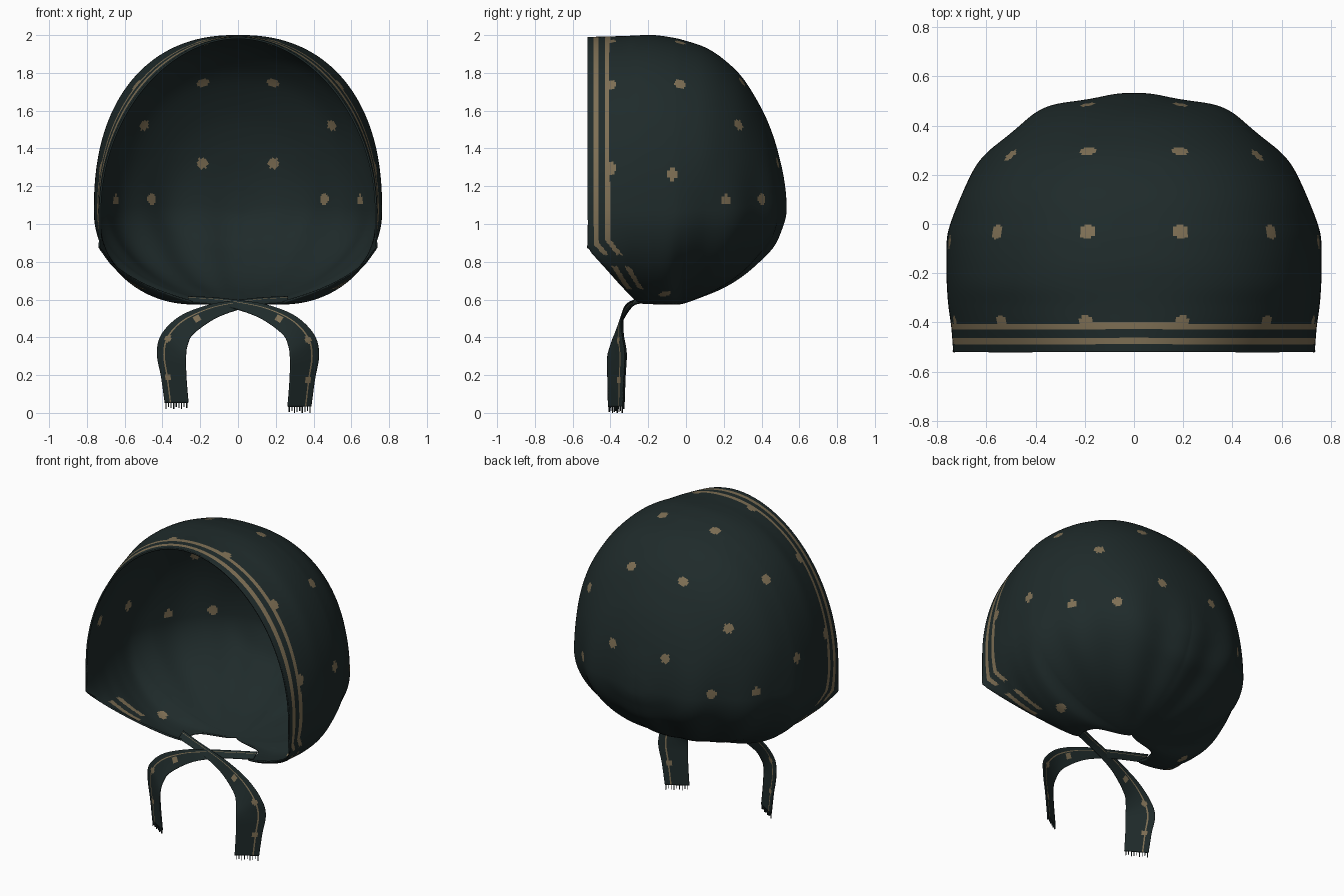
import bpy, bmesh, math
from mathutils import Vector, kdtree

if "Cube" in bpy.data.objects:
    bpy.data.objects.remove(bpy.data.objects["Cube"])


def material(name, rgb):
    m = bpy.data.materials.new(name)
    m.diffuse_color = (*rgb, 1)
    m.use_nodes = True
    m.node_tree.nodes["Principled BSDF"].inputs["Base Color"].default_value = m.diffuse_color
    return m


CLOTH = material("dark_teal_cloth", (0.0135, 0.0235, 0.0235))
TAN = material("tan_print", (0.21, 0.16, 0.09))


def catmull(rows, steps):
    """Smoothly interpolate a table of equal-length rows."""
    out = []
    for i in range(len(rows) - 1):
        p0, p1 = rows[max(i - 1, 0)], rows[i]
        p2, p3 = rows[i + 1], rows[min(i + 2, len(rows) - 1)]
        for k in range(steps):
            t = k / steps
            out.append([0.5 * (2 * b + (c - a) * t + (2 * a - 5 * b + 4 * c - d) * t * t
                               + (3 * b - a - 3 * c + d) * t ** 3)
                        for a, b, c, d in zip(p0, p1, p2, p3)])
    out.append(list(rows[-1]))
    return out


def make_grid(bm, grid):
    verts = [[bm.verts.new(p) for p in row] for row in grid]
    faces = []
    for i in range(len(grid) - 1):
        for j in range(len(grid[0]) - 1):
            faces.append(bm.faces.new((verts[i][j], verts[i][j + 1],
                                       verts[i + 1][j + 1], verts[i + 1][j])))
    return faces


def finish(bm, name, thickness, slots, inner_shift=0):
    for f in bm.faces:
        f.smooth = True
    me = bpy.data.meshes.new(name)
    bm.to_mesh(me)
    bm.free()
    for m in slots:
        me.materials.append(m)
    ob = bpy.data.objects.new(name, me)
    bpy.context.collection.objects.link(ob)
    s = ob.modifiers.new("thickness", 'SOLIDIFY')
    s.thickness = thickness
    s.offset = 0
    s.material_offset = inner_shift
    return ob


# ---- hood: slices front to back
# y, half width, top z, widest z, end x, end z, upper roundness, lower roundness
SLICES = [
    (-0.52, 0.730, 1.985, 1.07, 0.735, 0.875, 1.92, 1.8),
    (-0.42, 0.738, 1.988, 1.07, 0.635, 0.765, 2.1, 1.8),
    (-0.33, 0.750, 1.990, 1.07, 0.46, 0.665, 2.2, 1.9),
    (-0.25, 0.756, 1.994, 1.07, 0.25, 0.590, 2.3, 2.0),
    (-0.17, 0.758, 1.995, 1.07, 0.245, 0.580, 2.3, 2.0),
    (-0.09, 0.755, 1.985, 1.07, 0.20, 0.580, 2.3, 2.0),
    (-0.02, 0.745, 1.970, 1.07, 0.0, 0.582, 2.3, 2.0),
    (0.10, 0.710, 1.93, 1.08, 0.0, 0.625, 2.3, 2.0),
    (0.20, 0.655, 1.865, 1.08, 0.0, 0.670, 2.3, 2.0),
    (0.30, 0.575, 1.765, 1.09, 0.0, 0.735, 2.25, 2.0),
    (0.40, 0.465, 1.60, 1.10, 0.0, 0.825, 2.1, 2.0),
    (0.46, 0.365, 1.455, 1.10, 0.0, 0.895, 2.0, 2.0),
    (0.50, 0.230, 1.305, 1.10, 0.0, 0.985, 2.0, 2.0),
    (0.518, 0.110, 1.185, 1.10, 0.0, 1.045, 2.0, 2.0),
    (0.522, 0.0, 1.10, 1.10, 0.0, 1.10, 2.0, 2.0),
]
LOW, UP = 50, 84


def gather(p):
    """Cloth folds that fan out from the neck opening."""
    x, y, z = p
    ang = math.atan2(x, y + 0.13)
    back = max(0.0, min(1.0, (y + 0.2) / 0.3))
    fade = max(0.0, min(1.0, (1.35 - z) / 0.5)) * min(1.0, max(0.0, (z - 0.57) / 0.1))
    k = 1 + 0.018 * back * fade * math.sin(abs(ang) * 13 + 1)
    return Vector((x * k, -0.13 + (y + 0.13) * k, z))


grid, rim = [], []
for y, w, zt, zc, xe, ze, nu, nl in catmull(SLICES, 13):
    xe, w = max(xe, 0.0), max(w, 0.0)
    half = []
    for j in range(LOW):
        a = math.pi / 2 * (1 - j / LOW)
        half.append((xe + (w - xe) * max(math.cos(a), 0) ** (2 / nl),
                     zc - (zc - ze) * math.sin(a) ** (2 / nl)))
    for j in range(UP + 1):
        a = math.pi / 2 * j / UP
        half.append((w * max(math.cos(a), 0) ** (2 / nu),
                     zc + (zt - zc) * math.sin(a) ** (2 / nu)))
    half[0] = (xe, ze)
    half[-1] = (0.0, zt)
    row = [(x, y, z) for x, z in half] + [(-x, y, z) for x, z in half[-2::-1]]
    row = [gather(p) for p in row]
    grid.append(row)
    if y <= -0.25:
        rim += [row[0], row[-1]]
rim += grid[0]

bm = bmesh.new()
make_grid(bm, grid)
bmesh.ops.remove_doubles(bm, verts=bm.verts, dist=0.0003)
bmesh.ops.recalc_face_normals(bm, faces=bm.faces)
top = max(bm.faces, key=lambda f: f.calc_center_median().z)
if top.normal.z < 0:
    bmesh.ops.reverse_faces(bm, faces=bm.faces)

# printed hem stripes follow the face opening, broken up under the chin
kd = kdtree.KDTree(len(rim))
for i, p in enumerate(rim):
    kd.insert(p, i)
kd.balance()
for f in bm.faces:
    c = f.calc_center_median()
    d = kd.find(c)[2]
    if 0.035 < d < 0.060 or 0.094 < d < 0.119:
        if c.z > 0.84:
            f.material_index = 2
        elif 0.66 < c.z < 0.78:
            f.material_index = 1

# printed dots, mirrored left and right
DOTS = [(.19, .31, 1.76), (.19, -.03, 1.96), (.19, -.395, 1.96), (.56, -.03, 1.74),
        (.53, -.395, 1.73), (.50, .29, 1.53), (.19, .49, 1.32), (.75, -.075, 1.27),
        (.72, -.400, 1.29), (.46, .39, 1.13), (.63, .20, 1.12), (.45, -.12, .66)]
vk = kdtree.KDTree(len(bm.verts))
for i, v in enumerate(bm.verts):
    vk.insert(v.co, i)
vk.balance()
spots = [vk.find((s * x, y, z))[0] for x, y, z in DOTS for s in (1, -1)]
for f in bm.faces:
    c = f.calc_center_median()
    if any((c - s).length < 0.030 for s in spots):
        f.material_index = 1
# the stripes print on the outside only, the dots show through
finish(bm, "hood", 0.010, [CLOTH, TAN, TAN, CLOTH, TAN, CLOTH], 3)

# ---- crossed ties: centre point, then half-width vector
TIE = [
    (.265, -.20, .600, 0, .025, .016),
    (.13, -.250, .592, 0, .020, .018),
    (0, -.285, .572, -.006, .014, .024),
    (-.14, -.320, .535, -.018, .010, .036),
    (-.27, -.350, .465, -.035, .018, .047),
    (-.335, -.362, .385, -.068, .030, .030),
    (-.352, -.362, .30, -.076, .046, .010),
    (-.340, -.364, .18, -.066, .042, 0),
    (-.325, -.365, .04, -.062, .038, 0),
]
ACROSS = 18


def tie(name, side, drop):
    bm = bmesh.new()
    rows = []
    for cx, cy, cz, hx, hy, hz in catmull(TIE, 9):
        c, h = Vector((cx, cy, cz)), Vector((hx, hy, hz))
        low = max(0.0, (0.5 - cz) / 0.5)
        row = []
        for j in range(ACROSS + 1):
            p = c + h * (2 * j / ACROSS - 1)
            p.z += drop * low
            p.y -= 0.008 if side < 0 else 0
            p.x *= side
            row.append(p)
        rows.append(row)
    faces = make_grid(bm, rows)
    # printed line and dots on the tie
    spots = [r[13] for r in (rows[46], rows[63])] + [rows[32][9]]
    for i, f in enumerate(faces):
        c = f.calc_center_median()
        if i % ACROSS == 13 or any((c - s).length < 0.020 for s in spots):
            f.material_index = 1
    # frayed end threads
    end = rows[-1]
    for k in range(1, ACROSS, 2):
        a, b = end[k], end[k].lerp(end[k + 1], 0.5)
        down = Vector((0, 0, -0.022 - 0.010 * (k % 3) / 2))
        bm.faces.new([bm.verts.new(p) for p in (a, b, b + down, a + down)])
    finish(bm, name, 0.006, [CLOTH, TAN])


tie("left_tie", 1, 0.015)
tie("right_tie", -1, -0.008)
